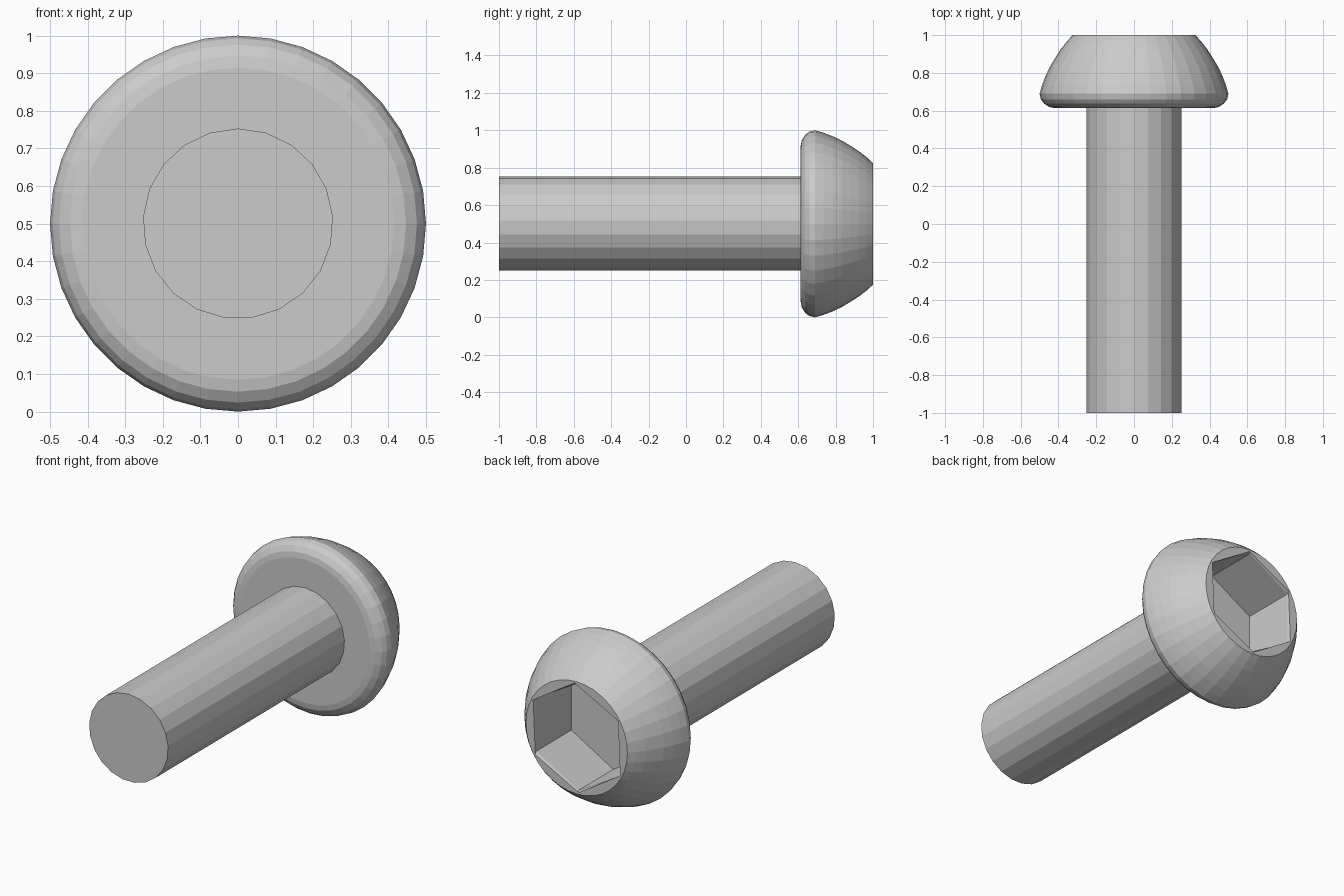
import bpy, bmesh
from math import sin, cos, pi, radians

if "Cube" in bpy.data.objects:
    bpy.data.objects.remove(bpy.data.objects["Cube"])

CZ = 0.5  # height of the bolt axis


def ring(bm, sides, r, y, twist=0.0):
    """Loop of vertices around the bolt axis (first vertex points up)."""
    vs = []
    for i in range(sides):
        a = 2 * pi * i / sides + twist
        vs.append(bm.verts.new((r * sin(a), y, CZ + r * cos(a))))
    return vs


def edges_of(bm, loop):
    n = len(loop)
    out = []
    for i in range(n):
        pair = (loop[i], loop[(i + 1) % n])
        out.append(bm.edges.get(pair) or bm.edges.new(pair))
    return out


def skin(bm, a, b):
    """Quads between two loops with equal counts."""
    n = len(a)
    for i in range(n):
        j = (i + 1) % n
        bm.faces.new((a[i], a[j], b[j], b[i]))


def finish(bm, name):
    bmesh.ops.recalc_face_normals(bm, faces=bm.faces[:])
    mesh = bpy.data.meshes.new(name)
    bm.to_mesh(mesh)
    bm.free()
    obj = bpy.data.objects.new(name, mesh)
    bpy.context.collection.objects.link(obj)
    return obj


# Shaft: 21-sided rod
bm = bmesh.new()
tip, root = ring(bm, 21, 0.253, -1.0), ring(bm, 21, 0.253, 0.63)
skin(bm, tip, root)
bm.faces.new(tip)
bm.faces.new(root)
finish(bm, "shaft")

# Button head: revolved profile (y, radius)
profile = [(0.613, 0.415), (0.619, 0.447), (0.637, 0.476), (0.66, 0.493),
           (0.69, 0.5), (0.735, 0.487), (0.785, 0.468), (0.835, 0.444),
           (0.88, 0.417), (0.925, 0.388), (0.965, 0.357), (1.0, 0.325)]
bm = bmesh.new()
loops = [ring(bm, 36, r, y) for y, r in profile]
for a, b in zip(loops, loops[1:]):
    skin(bm, a, b)
bm.faces.new(loops[0])

# Hex socket: slightly twisted mouth, straight walls, flat floor
mouth = ring(bm, 6, 0.314, 1.0, radians(2.5))
lip = ring(bm, 6, 0.310, 0.985)
floor = ring(bm, 6, 0.310, 0.665)
skin(bm, mouth, lip)
skin(bm, lip, floor)
bm.faces.new(floor)
bmesh.ops.bridge_loops(bm, edges=edges_of(bm, loops[-1]) + edges_of(bm, mouth))
finish(bm, "head")
